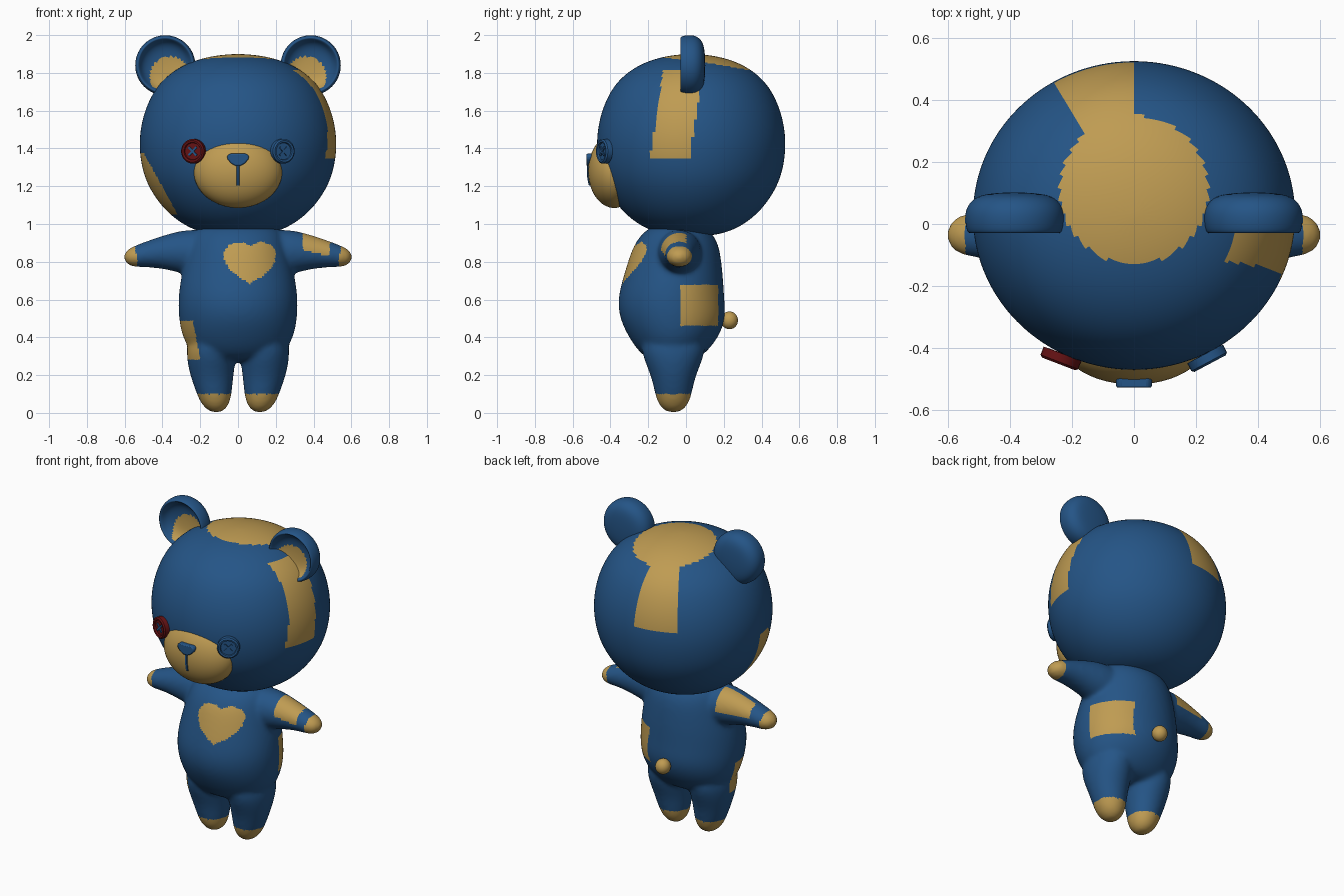
import bpy, bmesh
from math import sin, cos, pi, atan2, sqrt, radians
from mathutils import Vector, Matrix

cube = bpy.data.objects.get("Cube")
if cube:
    bpy.data.objects.remove(cube, do_unlink=True)


def material(name, rgb):
    m = bpy.data.materials.new(name)
    m.use_nodes = True
    m.diffuse_color = (*rgb, 1)
    m.node_tree.nodes["Principled BSDF"].inputs["Base Color"].default_value = (*rgb, 1)
    return m


BLUE = material("blue plush", (0.018, 0.09, 0.24))
GOLD = material("golden patch", (0.52, 0.33, 0.085))
RED = material("dark red button", (0.13, 0.006, 0.007))


def loft(bm, rings, n):
    """Skin elliptical rings given as (centre, axis_u, axis_v), capped at both ends."""
    loops = []
    for c, u, v in rings:
        c, u, v = Vector(c), Vector(u), Vector(v)
        loops.append([bm.verts.new(c + u * cos(2 * pi * i / n) + v * sin(2 * pi * i / n))
                      for i in range(n)])
    for a, b in zip(loops, loops[1:]):
        for i in range(n):
            bm.faces.new((a[i], a[(i + 1) % n], b[(i + 1) % n], b[i]))
    bm.faces.new(loops[0][::-1])
    bm.faces.new(loops[-1])


def make(name, bm, mats, sharp=None):
    bmesh.ops.recalc_face_normals(bm, faces=bm.faces)
    me = bpy.data.meshes.new(name)
    bm.to_mesh(me)
    bm.free()
    for m in mats:
        me.materials.append(m)
    me.shade_smooth()
    if sharp:
        me.set_sharp_from_angle(angle=radians(sharp))
    ob = bpy.data.objects.new(name, me)
    bpy.context.collection.objects.link(ob)
    return ob


def bake(ob):
    """Turn the modifier result into the object's own mesh."""
    dg = bpy.context.evaluated_depsgraph_get()
    me = bpy.data.meshes.new_from_object(ob.evaluated_get(dg))
    ob.modifiers.clear()
    ob.data = me
    me.materials.clear()
    for m in (BLUE, GOLD):
        me.materials.append(m)
    me.shade_smooth()


def subdivide(ob, levels):
    mod = ob.modifiers.new("subdivide", "SUBSURF")
    mod.levels = mod.render_levels = levels


def paint(ob, rule):
    for p in ob.data.polygons:
        p.material_index = int(bool(rule(*p.center)))


def turned_y(bm, profile, n, place):
    """Lathe (radius, depth) pairs around y, then move with a matrix."""
    start = len(bm.verts)
    loft(bm, [((0, y, 0), (r, 0, 0), (0, 0, r)) for r, y in profile], n)
    bm.verts.ensure_lookup_table()
    bmesh.ops.transform(bm, matrix=place, verts=bm.verts[start:])


def ball(name, centre, radii, mat):
    bm = bmesh.new()
    bmesh.ops.create_uvsphere(bm, u_segments=48, v_segments=32, radius=1)
    bmesh.ops.transform(bm, verts=bm.verts,
                        matrix=Matrix.Translation(centre) @ Matrix.Diagonal((*radii, 1)))
    return make(name, bm, [mat])


# Body: torso, arms and legs fused into one soft skin
bm = bmesh.new()
torso = [(.27, -.07, .17, .11), (.32, -.07, .25, .18), (.4, -.065, .298, .24),
         (.5, -.07, .317, .285), (.6, -.08, .32, .285), (.7, -.07, .308, .27),
         (.8, -.06, .285, .25), (.9, -.05, .26, .225), (.97, -.045, .23, .17), (1.0, -.04, .15, .11)]
loft(bm, [((0, y, z), (rx, 0, 0), (0, ry, 0)) for z, y, rx, ry in torso], 24)
leg = [(.42, .15, .12, .18), (.3, .143, .135, .17), (.2, .139, .118, .12),
       (.1, .126, .095, .1), (.045, .12, .076, .082), (.008, .115, .04, .045), (.002, .115, .01, .01)]
arm = [(.15, .85, .12, .12), (.25, .85, .125, .12), (.33, .853, .108, .105), (.41, .85, .087, .09),
       (.5, .838, .067, .076), (.55, .827, .058, .07), (.59, .825, .04, .05), (.605, .825, .01, .01)]
for s in (-1, 1):
    loft(bm, [((s * x, -.067, z), (rx, 0, 0), (0, ry, 0)) for z, x, rx, ry in leg], 16)
    loft(bm, [((s * x, -.035, z), (0, ry, 0), (0, 0, rz)) for x, z, rz, ry in arm], 16)
body = make("body", bm, [BLUE, GOLD])
subdivide(body, 2)
mod = body.modifiers.new("fuse", "REMESH")
mod.mode, mod.voxel_size = "VOXEL", .012
mod = body.modifiers.new("soften", "SMOOTH")
mod.factor, mod.iterations = .5, 12
bake(body)


def body_patch(x, y, z):
    paw = abs(x) > .53 + .2 * max(0, z - .8) or z < .098
    u, v = (x - .063) / .12, (z - .78) / .1
    heart = y < -.1 and (u * u + v * v - 1) ** 3 < u * u * v ** 3
    side = x > .1 and -.03 < y < .17 and .46 < z < .68
    hip = x < -.2 - .18 * (z - .28) and y < -.06 and .28 < z < .49
    sleeve = .345 < x < .49 and y < 0 and z > .86 - .2 * (x - .345)
    back_sleeve = -.47 < x < -.26 and y > -.03 and z > .85
    return paw or heart or side or hip or sleeve or back_sleeve


paint(body, body_patch)

# Head: a turned, slightly squared ball
bm = bmesh.new()
head_profile = [(.934, .02), (.94, .13), (.965, .23), (1.02, .33), (1.1, .415), (1.2, .481),
                (1.3, .516), (1.42, .53), (1.53, .518), (1.63, .488), (1.73, .435),
                (1.81, .35), (1.865, .24), (1.893, .12), (1.9, .02)]
loft(bm, [((0, .0275, z), (r, 0, 0), (0, r * .958, 0)) for z, r in head_profile], 24)
head = make("head", bm, [BLUE, GOLD])
subdivide(head, 3)
bake(head)


def head_patch(x, y, z):
    crown = z > 1.5 and x * x + (y - .11) ** 2 < .24 ** 2
    strip = z > 1.49 and y > .2 and 0 < atan2(-x, y - .03) < .56
    temple = x > 0 and 1.35 < z < 1.81 and abs(y + .085 - .15 * (z - 1.35)) < .105
    cheek = y < 0 and 1.05 < z < 1.38 and x < -.33 - .55 * (z - 1.07)
    return crown or strip or temple or cheek


paint(head, head_patch)

# Ears: dished in front, domed behind
ear_profile = [(.01, .035), (.08, .032), (.122, .01), (.137, -.022), (.148, -.033), (.158, -.018),
               (.163, .025), (.155, .06), (.125, .09), (.07, .1), (.01, .102)]
for side, s in (("right", -1), ("left", 1)):
    bm = bmesh.new()
    turned_y(bm, ear_profile, 24, Matrix.Translation((s * .385, 0, 1.84)))
    ear = make(side + "_ear", bm, [BLUE, GOLD])
    subdivide(ear, 2)
    bake(ear)
    paint(ear, lambda x, y, z: y < .04 and (abs(x) - .385) ** 2 + (z - 1.84) ** 2 < .13 ** 2
          and (abs(x) - .36) ** 2 + (z - 1.78) ** 2 < .108 ** 2)

# Muzzle and tail
ball("muzzle", (0, -.38, 1.28), (.235, .138, .195), GOLD)
ball("tail", (0, .23, .49), (.045, .045, .047), GOLD)

# Nose
bm = bmesh.new()
outline = [(.045, 1.372), (.058, 1.36), (.056, 1.343), (.035, 1.32), (.012, 1.308)]
outline += [(-x, z) for x, z in reversed(outline)]
front = bm.faces.new([bm.verts.new((x, -.528, z)) for x, z in outline])
back = bmesh.ops.extrude_face_region(bm, geom=[front])
bmesh.ops.translate(bm, vec=(0, .05, 0),
                    verts=[g for g in back["geom"] if isinstance(g, bmesh.types.BMVert)])
nose = make("nose", bm, [BLUE], 40)
bevel = nose.modifiers.new("round", "BEVEL")
bevel.width, bevel.segments = .006, 2

# Mouth seam following the muzzle
bm = bmesh.new()
seam = []
for i in range(9):
    z = 1.32 - .0145 * i
    seam.append(((0, -.38 - .138 * sqrt(1 - ((z - 1.28) / .195) ** 2), z), (.008, 0, 0), (0, .007, 0)))
loft(bm, seam, 8)
make("mouth_seam", bm, [BLUE], 40)

# Button eyes with crossed thread
button = [(.001, -.012), (.044, -.012), (.047, -.021), (.057, -.023), (.065, -.016), (.065, .012), (.001, .014)]
for side, s, mat, yaw in (("right", -1, RED, 21), ("left", 1, BLUE, 28)):
    place = Matrix.Translation((s * .235, -.43, 1.385)) @ Matrix.Rotation(radians(s * yaw), 4, "Z")
    bm = bmesh.new()
    turned_y(bm, button, 28, place)
    make(side + "_button_eye", bm, [mat], 35)
    bm = bmesh.new()
    for tilt in (45, -45):
        bmesh.ops.create_cube(bm, size=1, matrix=place @ Matrix.Translation((0, -.014, 0))
                              @ Matrix.Rotation(radians(tilt), 4, "Y") @ Matrix.Diagonal((.062, .009, .011, 1)))
    make(side + "_eye_thread", bm, [BLUE], 30)
